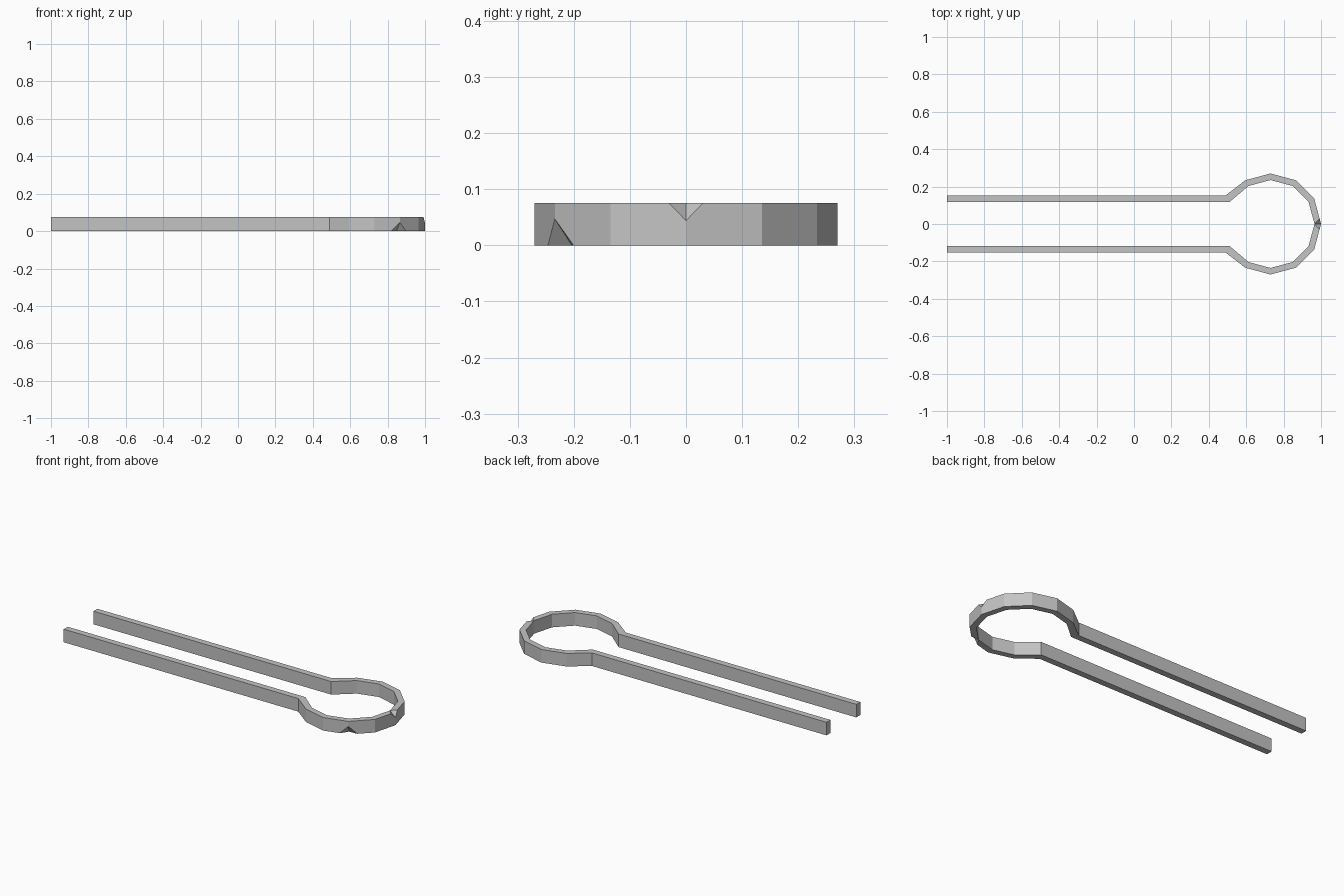
import bpy, bmesh
from math import cos, sin, radians
from mathutils import Vector

cube = bpy.data.objects.get("Cube")
if cube:
    bpy.data.objects.remove(cube, do_unlink=True)

HEIGHT, CENTRE, OUTER, INNER = 0.075, 0.73, 0.27, 0.235

metal = bpy.data.materials.new("plain grey")
metal.use_nodes = True
grey = (0.55, 0.55, 0.55, 1)
metal.diffuse_color = grey
metal.node_tree.nodes["Principled BSDF"].inputs["Base Color"].default_value = grey


def ring_point(radius, degrees, z=0.0):
    a = radians(degrees)
    return Vector((CENTRE + radius * cos(a), radius * sin(a), z))


def make_object(name, bm):
    bmesh.ops.recalc_face_normals(bm, faces=bm.faces)
    mesh = bpy.data.meshes.new(name)
    bm.to_mesh(mesh)
    bm.free()
    mesh.materials.append(metal)
    obj = bpy.data.objects.new(name, mesh)
    bpy.context.collection.objects.link(obj)
    return obj


def half_path(radius, arm_y, bend_x):
    """One side of the strip: arm end, bend, then the loop to its tip."""
    arm = [Vector((-1, arm_y, 0)), Vector((bend_x, arm_y, 0))]
    return arm + [ring_point(radius, d) for d in range(120, -1, -30)]


def full_path(half):
    return half + [Vector((p.x, -p.y, 0)) for p in reversed(half[:-1])]


# Clip: a flat strip bent into two arms and a faceted loop
bm = bmesh.new()
outside = [bm.verts.new(p) for p in full_path(half_path(OUTER, 0.153, 0.49))]
inside = [bm.verts.new(p) for p in full_path(half_path(INNER, 0.117, 0.51))]
for i in range(len(outside) - 1):
    bm.faces.new((outside[i], outside[i + 1], inside[i + 1], inside[i]))
raised = bmesh.ops.extrude_face_region(bm, geom=bm.faces[:])
top = [g for g in raised["geom"] if isinstance(g, bmesh.types.BMVert)]
bmesh.ops.translate(bm, vec=(0, 0, HEIGHT), verts=top)
clip = make_object("bent_clip", bm)


# Small V notches in the loop's outer rim
def cut_notch(name, degrees, z_edge, z_tip, width):
    apex = ring_point(INNER, degrees, z_edge)
    corner = ring_point(OUTER, degrees, z_edge)
    base = [ring_point(OUTER, degrees, z_tip)]
    for side in (-30, 30):
        along = ring_point(OUTER, degrees + side, z_edge) - corner
        base.append(corner + along.normalized() * width)
    bm = bmesh.new()
    tip = bm.verts.new(apex)
    a, b, c = [bm.verts.new(apex + (p - apex) * 1.6) for p in base]
    for tri in ((tip, a, b), (tip, b, c), (tip, c, a), (a, c, b)):
        bm.faces.new(tri)
    cutter = make_object(name, bm)
    cutter.hide_render = True
    mod = clip.modifiers.new(name, "BOOLEAN")
    mod.operation, mod.solver, mod.object = "DIFFERENCE", "EXACT", cutter
    bpy.context.view_layer.objects.active = clip
    bpy.ops.object.modifier_apply(modifier=name)
    bpy.data.objects.remove(cutter, do_unlink=True)


cut_notch("tip_notch", 0, HEIGHT, 0.044, 0.031)
cut_notch("side_notch", -60, 0, 0.047, 0.047)
